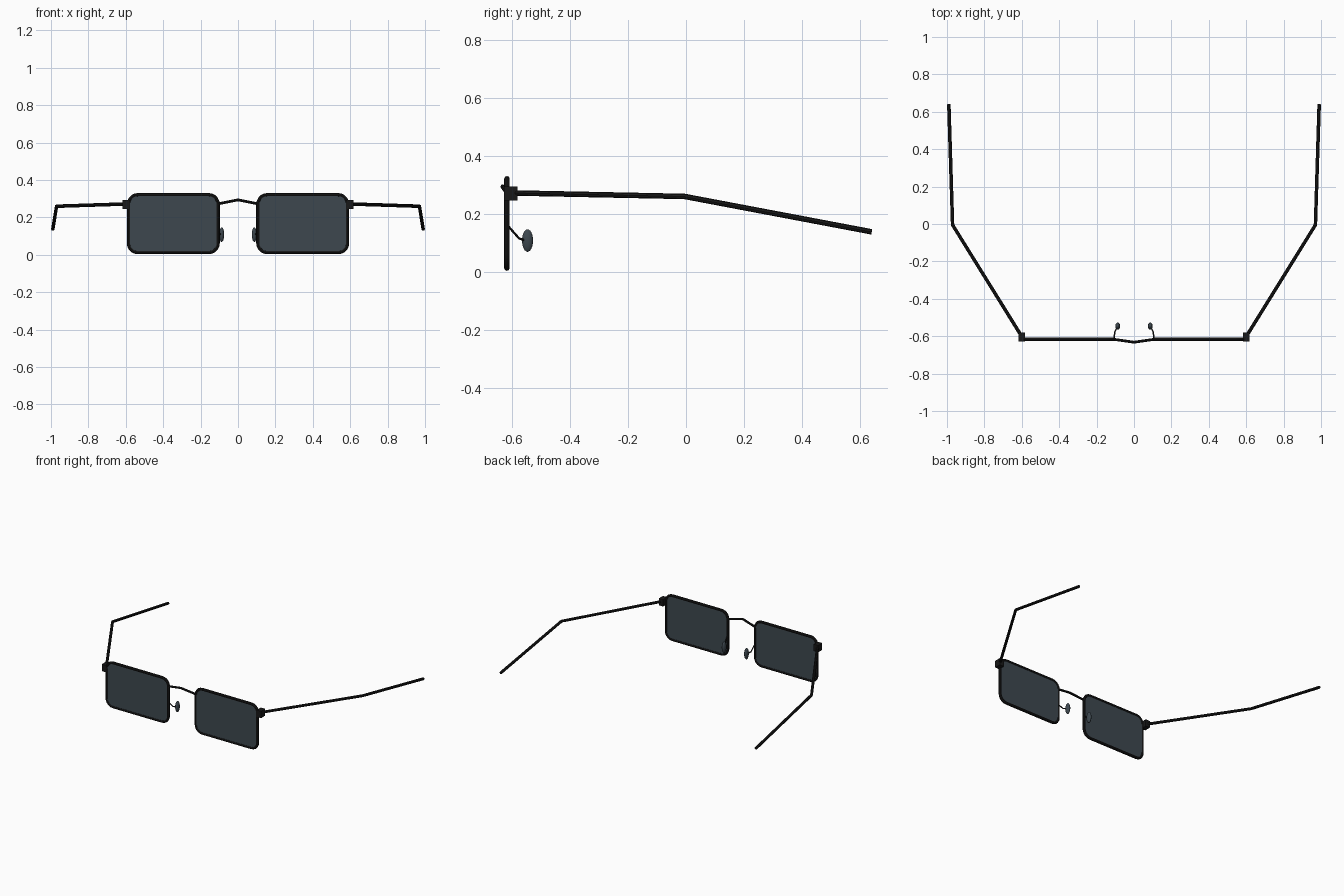
import bpy, bmesh, math
from mathutils import Vector

if "Cube" in bpy.data.objects:
    bpy.data.objects.remove(bpy.data.objects["Cube"])


def material(name, rgb):
    m = bpy.data.materials.new(name)
    m.diffuse_color = (*rgb, 1)
    m.use_nodes = True
    m.node_tree.nodes["Principled BSDF"].inputs["Base Color"].default_value = m.diffuse_color
    return m


BLACK = material("black_frame", (0.009, 0.009, 0.009))
TINT = material("smoky_tint", (0.047, 0.064, 0.078))
FRONT_Y = -0.617


def smooth(obj):
    bpy.ops.object.select_all(action='DESELECT')
    obj.select_set(True)
    bpy.context.view_layer.objects.active = obj
    bpy.ops.object.shade_smooth_by_angle(angle=math.radians(40))


def wire(name, points, radius, closed=False):
    """Round wire swept along a polyline."""
    curve = bpy.data.curves.new(name, 'CURVE')
    curve.dimensions = '3D'
    curve.bevel_depth = radius
    curve.bevel_resolution = 2
    curve.use_fill_caps = not closed
    spline = curve.splines.new('POLY')
    spline.points.add(len(points) - 1)
    for p, co in zip(spline.points, points):
        p.co = (*co, 1)
    spline.use_cyclic_u = closed
    obj = bpy.data.objects.new(name, curve)
    bpy.context.collection.objects.link(obj)
    obj.data.materials.append(BLACK)
    bpy.ops.object.select_all(action='DESELECT')
    obj.select_set(True)
    bpy.context.view_layer.objects.active = obj
    bpy.ops.object.convert(target='MESH')
    smooth(bpy.context.object)


def rounded_outline(cx, cz, hx, hz, r, steps=5):
    """Rounded rectangle in the lens plane."""
    pts = []
    for i, (sx, sz) in enumerate([(1, 1), (-1, 1), (-1, -1), (1, -1)]):
        for k in range(steps + 1):
            a = math.radians(90 * (i + k / steps))
            pts.append(Vector((cx + sx * (hx - r) + r * math.cos(a), FRONT_Y,
                               cz + sz * (hz - r) + r * math.sin(a))))
    return pts


def lens(name, outline, thickness):
    bm = bmesh.new()
    face = bm.faces.new([bm.verts.new(p + Vector((0, -thickness / 2, 0))) for p in outline])
    ext = bmesh.ops.extrude_face_region(bm, geom=[face])
    verts = [g for g in ext['geom'] if isinstance(g, bmesh.types.BMVert)]
    bmesh.ops.translate(bm, verts=verts, vec=(0, thickness, 0))
    bmesh.ops.recalc_face_normals(bm, faces=bm.faces)
    mesh = bpy.data.meshes.new(name)
    bm.to_mesh(mesh)
    bm.free()
    mesh.materials.append(TINT)
    bpy.context.collection.objects.link(bpy.data.objects.new(name, mesh))


for side, s in (("left", -1), ("right", 1)):
    # Rim and tinted lens
    outline = rounded_outline(s * 0.346, 0.167, 0.239, 0.154, 0.05)
    wire(side + "_rim", outline, 0.0095, closed=True)
    lens(side + "_lens", outline, 0.01)

    # Hinge block
    bpy.ops.mesh.primitive_cube_add(size=1, location=(s * 0.601, -0.604, 0.27))
    hinge = bpy.context.object
    hinge.name = side + "_hinge"
    hinge.scale = (0.034, 0.046, 0.048)
    hinge.data.materials.append(BLACK)

    # Temple arm with bent ear end
    wire(side + "_temple", [(s * 0.601, -0.6, 0.272), (s * 0.97, -0.005, 0.26),
                            (s * 0.99, 0.64, 0.138)], 0.0095)

    # Nose pad and its thin support
    wire(side + "_pad_arm", [(s * 0.107, -0.612, 0.157), (s * 0.102, -0.575, 0.115),
                             (s * 0.088, -0.548, 0.107)], 0.004)
    bpy.ops.mesh.primitive_uv_sphere_add(segments=20, ring_count=12, radius=1,
                                         location=(s * 0.087, -0.546, 0.108))
    pad = bpy.context.object
    pad.name = side + "_nose_pad"
    pad.scale = (0.013, 0.019, 0.039)
    pad.data.materials.append(TINT)
    smooth(pad)

# Bridge rising to the middle
wire("bridge", [(-0.105, FRONT_Y, 0.273), (0, -0.632, 0.294), (0.105, FRONT_Y, 0.273)], 0.0075)
